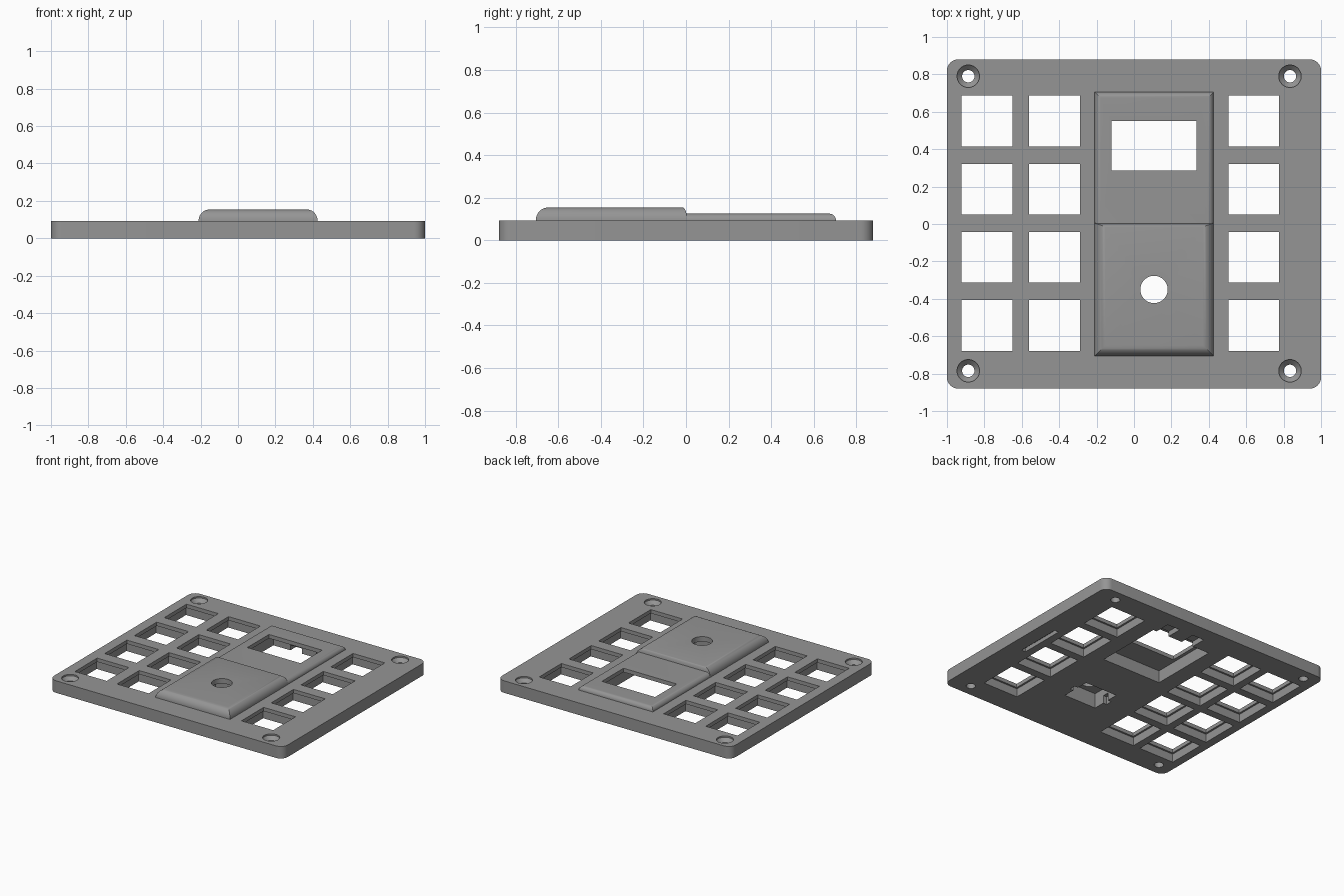
import bpy, bmesh, math

if "Cube" in bpy.data.objects:
    bpy.data.objects.remove(bpy.data.objects["Cube"])

grey = bpy.data.materials.new("mid grey")
grey.diffuse_color = (0.3, 0.3, 0.3, 1)
grey.use_nodes = True
grey.node_tree.nodes["Principled BSDF"].inputs["Base Color"].default_value = grey.diffuse_color


def loft(name, loops):
    """Closed solid through a stack of equally sized loops, bottom to top."""
    bm = bmesh.new()
    rings = [[bm.verts.new(p) for p in loop] for loop in loops]
    n = len(rings[0])
    for a, b in zip(rings, rings[1:]):
        for i in range(n):
            j = (i + 1) % n
            bm.faces.new((a[i], a[j], b[j], b[i]))
    bm.faces.new(rings[0][::-1])
    bm.faces.new(rings[-1])
    me = bpy.data.meshes.new(name)
    bm.to_mesh(me)
    bm.free()
    me.materials.append(grey)
    ob = bpy.data.objects.new(name, me)
    bpy.context.collection.objects.link(ob)
    return ob


def rect(x0, x1, y0, y1, z):
    return [(x0, y0, z), (x1, y0, z), (x1, y1, z), (x0, y1, z)]


def box(name, x0, x1, y0, y1, z0, z1):
    return loft(name, [rect(x0, x1, y0, y1, z0), rect(x0, x1, y0, y1, z1)])


def turned(name, cx, cy, profile, n=40):
    """Round solid from (radius, z) pairs."""
    return loft(name, [[(cx + r * math.cos(math.tau * i / n),
                         cy + r * math.sin(math.tau * i / n), z) for i in range(n)]
                       for r, z in profile])


def pillow(name, x0, x1, y0, y1, z0, z1, r, front, back, steps=10):
    """Raised pad with rounded upper edges, each end with its own radius."""
    loops = [rect(x0, x1, y0, y1, 0.08)]
    for k in range(steps + 1):
        a = math.pi / 2 * k / steps
        c = 1 - math.cos(a)
        loops.append(rect(x0 + r * c, x1 - r * c, y0 + front * c, y1 - back * c,
                          z0 + (z1 - z0) * math.sin(a)))
    return loft(name, loops)


# Base plate with rounded corners
outline = []
R = 0.06
for q, (sx, sy) in enumerate([(1, 1), (-1, 1), (-1, -1), (1, -1)]):
    for k in range(9):
        a = math.pi / 2 * (q + k / 8)
        outline.append((sx * (1 - R) + R * math.cos(a), sy * (0.88 - R) + R * math.sin(a)))
plate = loft("cover_plate", [[(x, y, z) for x, y in outline] for z in (0, 0.093)])


def combine(tool, op):
    m = plate.modifiers.new("bool", "BOOLEAN")
    m.operation, m.object, m.solver = op, tool, "EXACT"
    bpy.context.view_layer.objects.active = plate
    bpy.ops.object.modifier_apply(modifier=m.name)
    bpy.data.objects.remove(tool)


# Raised display pad and the taller knob pad
combine(pillow("display_pad", -0.21, 0.425, -0.01, 0.705, 0.093, 0.125, 0.032, 0, 0.032), "UNION")
combine(pillow("knob_pad", -0.211, 0.426, -0.706, 0.005, 0.093, 0.154, 0.058, 0.058, 0.02), "UNION")

cutters = []

# Key openings with a wider pocket underneath
for x in (-0.785, -0.425, 0.64):
    for y in (0.55, 0.186, -0.178, -0.542):
        for h, z0, z1 in ((0.136, -0.1, 0.3), (0.15, -0.1, 0.064)):
            cutters.append(box("key_cut", x - h, x + h, y - h, y + h, z0, z1))

# Countersunk screw holes
for x in (-0.886, 0.834):
    for y in (-0.785, 0.79):
        cutters.append(turned("screw_cut", x, y, [(0.033, -0.1), (0.033, 0.055),
                                                  (0.06, 0.082), (0.06, 0.2)]))

# Display window, its pocket and two pin notches
cutters += [box("window_cut", -0.12, 0.335, 0.285, 0.55, -0.1, 0.3),
            box("display_pocket", -0.145, 0.36, 0.1, 0.64, -0.1, 0.095),
            box("notch_a", 0.22, 0.33, 0.6, 0.76, -0.1, 0.04),
            box("notch_b", 0.0, 0.1, 0.6, 0.76, -0.1, 0.04)]

# Knob shaft hole, its pocket with side tabs, and a thin cable groove
cutters += [turned("knob_cut", 0.107, -0.35, [(0.073, -0.1), (0.073, 0.3)], 48),
            box("knob_pocket", -0.03, 0.245, -0.46, -0.23, -0.1, 0.115),
            box("knob_tabs", -0.06, 0.275, -0.37, -0.32, -0.1, 0.06),
            box("cable_groove", 0.85, 0.885, -0.17, 0.19, -0.1, 0.03)]

for c in cutters:
    combine(c, "DIFFERENCE")

plate.select_set(True)
bpy.context.view_layer.objects.active = plate
bpy.ops.object.shade_smooth_by_angle(angle=math.radians(30))
